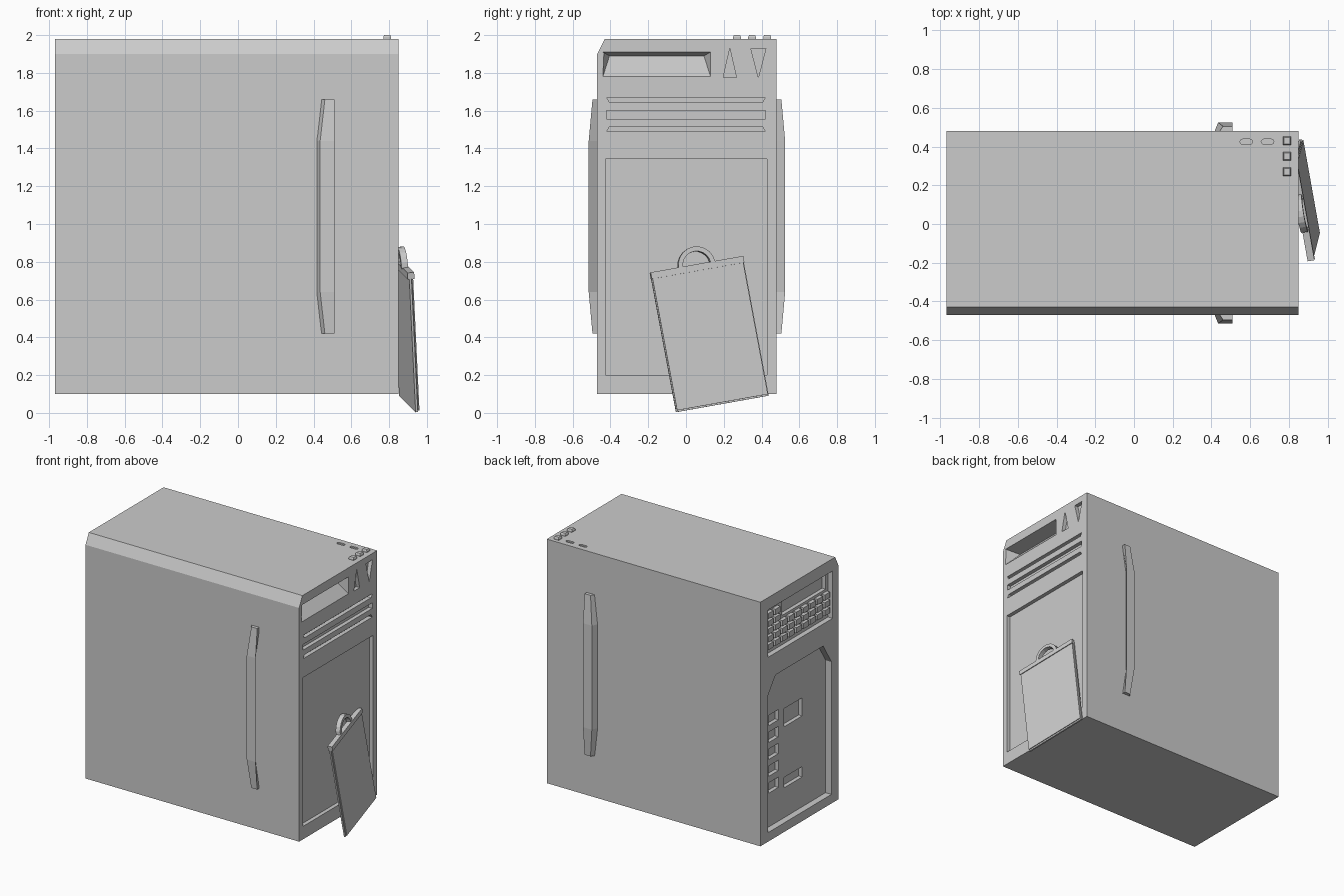
import bpy, bmesh
from math import sin, cos, pi
from mathutils import Vector, Matrix

if "Cube" in bpy.data.objects:
    bpy.data.objects.remove(bpy.data.objects["Cube"])


def mesh_object(name, bm):
    bmesh.ops.recalc_face_normals(bm, faces=bm.faces)
    me = bpy.data.meshes.new(name)
    bm.to_mesh(me)
    bm.free()
    ob = bpy.data.objects.new(name, me)
    bpy.context.collection.objects.link(ob)
    return ob


def add_loft(bm, sections):
    """Skin equal-length point loops and cap both ends."""
    rings = [[bm.verts.new(p) for p in s] for s in sections]
    n = len(rings[0])
    for a, b in zip(rings, rings[1:]):
        for i in range(n):
            j = (i + 1) % n
            bm.faces.new((a[i], a[j], b[j], b[i]))
    bm.faces.new(rings[0])
    bm.faces.new(rings[-1])


def loft(name, *sections):
    bm = bmesh.new()
    add_loft(bm, sections)
    return mesh_object(name, bm)


def rect(y0, y1, z0, z1):
    return [(y0, z0), (y1, z0), (y1, z1), (y0, z1)]


def at_x(profile, x):
    return [(x, y, z) for y, z in profile]


def cut(target, *sections):
    """Carve a lofted shape out of the target."""
    cutter = loft("cutter", *sections)
    cutter.hide_render = True
    m = target.modifiers.new("cut", 'BOOLEAN')
    m.operation, m.solver, m.object = 'DIFFERENCE', 'EXACT', cutter
    bpy.context.view_layer.objects.active = target
    bpy.ops.object.modifier_apply(modifier=m.name)
    bpy.data.objects.remove(cutter)


FRONT, BACK = 0.85, -0.97

# Tower case with one chamfered top edge
shell = [(-0.47, 0.10), (0.48, 0.10), (0.48, 1.98), (-0.43, 1.98), (-0.47, 1.90)]
case = loft("tower_case", at_x(shell, BACK), at_x(shell, FRONT))

# Drive bay: wedge-shaped recess sloping inwards to the top
y0, y1, z0, z1 = -0.44, 0.13, 1.78, 1.91
cut(case,
    [(0.87, y0, z0), (FRONT, y0, z0), (0.74, y0 + 0.035, z1 - 0.02), (FRONT, y0, z1), (0.87, y0, z1)],
    [(0.87, y1, z0), (FRONT, y1, z0), (0.74, y1 - 0.035, z1 - 0.02), (FRONT, y1, z1), (0.87, y1, z1)])

# Shallow recesses in the front: triangles, three slots, large panel
front_cuts = [
    ([(0.197, 1.775), (0.267, 1.775), (0.232, 1.93)], 0.03),
    ([(0.383, 1.775), (0.423, 1.93), (0.343, 1.93)], 0.03),
    ([(-0.405, 1.645), (0.405, 1.645), (0.42, 1.67), (-0.42, 1.67)], 0.03),
    (rect(-0.42, 0.42, 1.557, 1.60), 0.03),
    ([(-0.42, 1.49), (0.42, 1.49), (0.405, 1.515), (-0.405, 1.515)], 0.03),
    (rect(-0.425, 0.43, 0.20, 1.345), 0.03),
]
for prof, depth in front_cuts:
    cut(case, at_x(prof, FRONT - depth), at_x(prof, FRONT + 0.02))

# Recesses in the back: key area, display window, lower panel, ports
back_cuts = [
    (rect(-0.40, 0.385, 1.52, 1.885), 0.0, 0.04),
    (rect(-0.37, 0.16, 1.745, 1.87), 0.03, 0.07),
    ([(-0.385, 0.17), (0.385, 0.17), (0.385, 1.23), (0.295, 1.35),
      (-0.285, 1.35), (-0.385, 1.19)], 0.0, 0.05),
    (rect(-0.10, 0.12, 0.87, 1.01), 0.04, 0.08),
    (rect(-0.10, 0.12, 0.40, 0.48), 0.04, 0.08),
]
back_cuts += [(rect(0.19, 0.31, z - 0.04, z + 0.04), 0.04, 0.08)
              for z in (0.99, 0.86, 0.73, 0.60, 0.47)]
for prof, start, depth in back_cuts:
    outer = BACK + start if start else BACK - 0.02
    cut(case, at_x(prof, outer), at_x(prof, BACK + depth))

# Rounded indicator slots in the top
for cx in (0.58, 0.69):
    pill = []
    for side, start in ((1, -pi / 2), (-1, pi / 2)):
        for k in range(5):
            a = start + pi * k / 4
            pill.append((cx + side * 0.02 + 0.013 * cos(a), 0.425 + 0.013 * sin(a)))
    cut(case, [(x, y, 1.97) for x, y in pill], [(x, y, 2.0) for x, y in pill])

# Small raised keys on the back, wrapping round the display window
bm = bmesh.new()
for row in range(5):
    for col in range(9):
        if row > 2 and col > 1:
            continue
        y, z = 0.335 - col * 0.086, 1.585 + row * 0.06
        key = rect(y - 0.032, y + 0.032, z - 0.021, z + 0.021)
        add_loft(bm, [at_x(key, BACK + 0.045), at_x(key, BACK + 0.012)])
mesh_object("back_keys", bm)

# Tapered push buttons on top
for i, y in enumerate((0.27, 0.35, 0.43)):
    sec = [[(0.79 + r * sx, y + r * sy, z) for sx, sy in ((-1, -1), (1, -1), (1, 1), (-1, 1))]
           for r, z in ((0.021, 1.975), (0.021, 1.99), (0.016, 2.0))]
    loft(f"top_button_{i + 1}", *sec)

# Side grips, tapered at the ends and undercut in the middle
for side, base, name in ((-1, -0.465, "front_side_grip"), (1, 0.475, "back_side_grip")):
    sections = []
    for z, xl, xr, out in ((0.42, 0.45, 0.51, 0.03), (0.64, 0.425, 0.475, 0.05),
                           (1.44, 0.425, 0.475, 0.05), (1.66, 0.45, 0.51, 0.03)):
        o = base + side * out
        sections.append([(xl - 0.01, base, z), (xl + 0.01, o, z), (0.51, o, z), (xr, base, z)])
    loft(name, *sections)

# Local frame of the board leaning on the front panel
U = Vector((-0.09, 0.505, 0.09)).normalized()
V = Vector((-0.035, -0.14, 0.74))
V = (V - U * V.dot(U)).normalized()
N = U.cross(V)
frame = Matrix((U, V, N)).transposed().to_4x4()
frame.translation = Vector((0.962, -0.05, 0.005))
W, H = 0.505, 0.752


def board_slab(name, u0, u1, v0, v1, n0, n1):
    loft(name, *[[frame @ Vector((u, v, n)) for u, v in rect(u0, u1, v0, v1)] for n in (n0, n1)])


board_slab("leaning_board", 0, W, 0, H - 0.02, -0.022, -0.010)
board_slab("board_sheet", 0.005, W - 0.005, 0.008, H - 0.02, -0.006, 0.0)
board_slab("board_top_strip", 0, W, H - 0.035, H, -0.03, 0.006)

# Arched hanging loop on the board
bm = bmesh.new()
sections = []
for k in range(11):
    a = pi * k / 10
    sections.append([frame @ Vector((W / 2 + r * cos(a), H - 0.005 + r * sin(a), n))
                     for r, n in ((0.075, -0.035), (0.10, -0.035), (0.10, 0.0), (0.075, 0.0))])
loft("board_loop", *sections)
bm.free()
